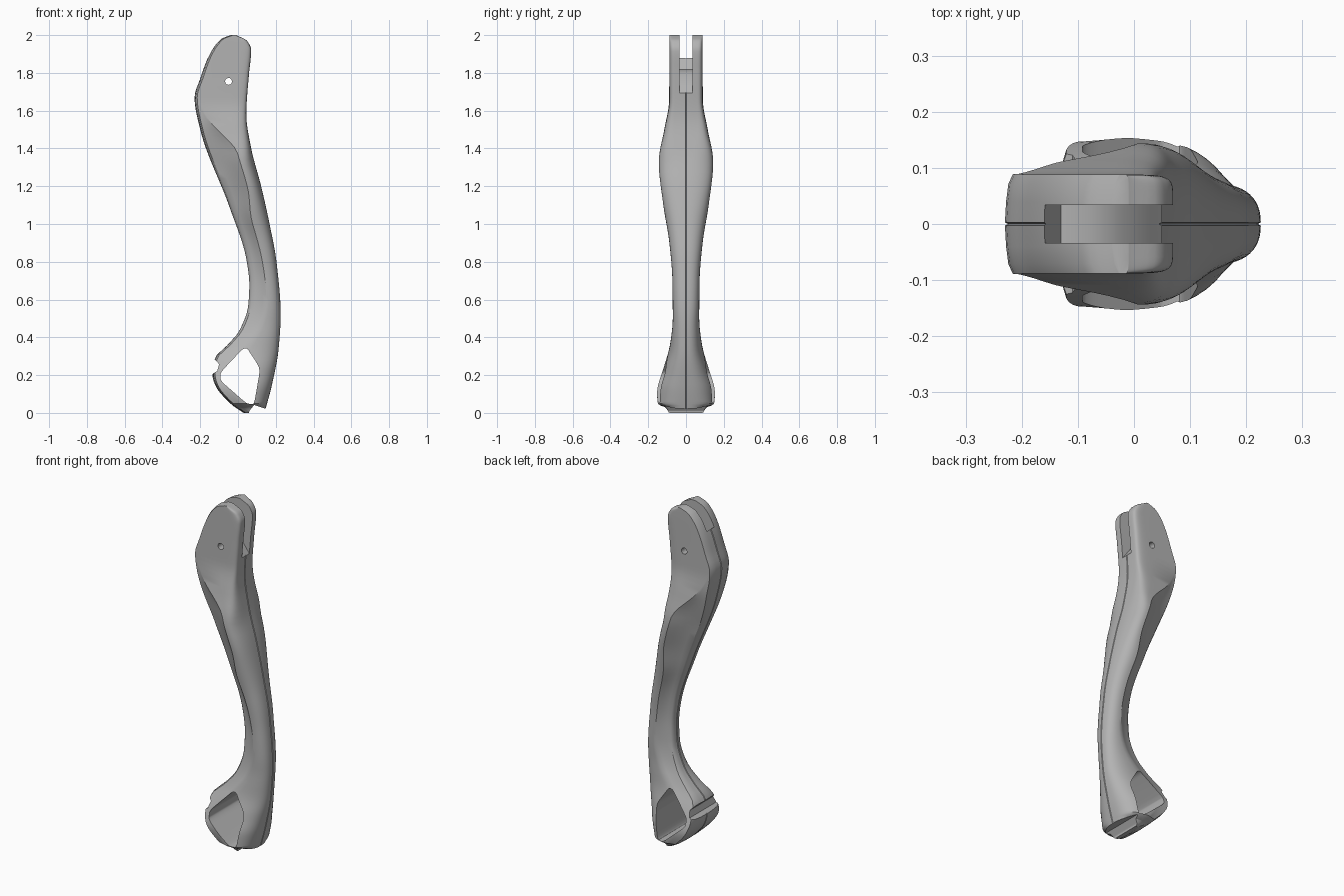
import bpy
import bmesh
from math import sin, cos, pi

cube = bpy.data.objects.get("Cube")
if cube:
    bpy.data.objects.remove(cube, do_unlink=True)

grey = bpy.data.materials.new("satin_grey")
grey.use_nodes = True
colour = (0.45, 0.45, 0.45, 1)
grey.diffuse_color = colour
grey.node_tree.nodes["Principled BSDF"].inputs["Base Color"].default_value = colour

# Shape controls along the height: (height, value)
LEFT_EDGE = [(0, .03), (.045, -.035), (.15, -.122), (.2, -.135), (.285, -.125), (.36, -.055),
             (.44, .01), (.575, .055), (.68, .06), (.81, .045), (1.09, -.045), (1.5, -.2),
             (1.67, -.23), (1.77, -.2), (1.9, -.15), (1.98, -.09), (2, -.04)]
RIGHT_EDGE = [(0, .14), (.15, .18), (.34, .215), (.52, .226), (.79, .205), (1, .167), (1.21, .12),
              (1.4, .07), (1.58, .044), (1.79, .058), (1.92, .07), (1.97, .048), (2, -.01)]
HALF_WIDTH = [(0, .09), (.03, .11), (.045, .148), (.12, .154), (.22, .128), (.36, .085), (.5, .07),
              (.7, .072), (.9, .088), (1.1, .12), (1.33, .144), (1.5, .115), (1.66, .089), (2, .088)]
RIDGE_FRACTION = [(0, .3), (.2, .3), (.6, .55), (1, .5), (1.2, .65), (1.37, .67), (1.55, .23),
                  (1.68, .07), (2, .07)]
BACK_WIDTH = [(0, .9), (.2, .97), (.34, .8), (.6, .55), (1.3, .4), (1.68, 1), (2, 1)]
SQUARENESS = [(0, 2.6), (1.3, 2.4), (1.68, 10), (2, 10)]


def sample(keys, z):
    """Monotone cubic interpolation through the control keys."""
    n = len(keys)
    slopes = [(keys[i + 1][1] - keys[i][1]) / (keys[i + 1][0] - keys[i][0]) for i in range(n - 1)]

    def tangent(i):
        if i == 0 or i == n - 1:
            return slopes[min(i, n - 2)]
        a, b = slopes[i - 1], slopes[i]
        return 2 * a * b / (a + b) if a * b > 0 else 0

    k = next((i for i in range(n - 1) if z <= keys[i + 1][0]), n - 2)
    (z_low, v_low), (z_high, v_high) = keys[k], keys[k + 1]
    span = z_high - z_low
    t = min(max((z - z_low) / span, 0), 1)
    smooth = t * t * (3 - 2 * t)
    return (v_low + (v_high - v_low) * smooth
            + span * t * (1 - t) * ((1 - t) * tangent(k) - t * tangent(k + 1)))


def cross_section(z):
    """Closed outline: seam, back edge, sloped flank, ridge and rounded front."""
    left, right = sample(LEFT_EDGE, z), sample(RIGHT_EDGE, z)
    width = sample(HALF_WIDTH, z)
    back = width * sample(BACK_WIDTH, z)
    corner = left + 0.014
    ridge = max(corner + 0.003, left + (right - left) * sample(RIDGE_FRACTION, z))
    power = 2 / sample(SQUARENESS, z)
    seam = 0.003

    half = [(left, seam), (left + 0.002, back * 0.45), (left + 0.006, back * 0.8)]
    for i in range(4):
        t = i / 4
        half.append((corner + (ridge - corner) * t,
                     back + (width - back) * t - (width - back) * 0.4 * t * (1 - t)))
    steps = 12
    for i in range(steps + 1):
        a = pi / 2 * i / steps
        y = width * max(cos(a), 0) ** power if i < steps else seam
        half.append((ridge + (right - ridge) * sin(a) ** power, y))
    mirrored = [(x, -y) for x, y in reversed(half)]
    outline = [(left + 0.005, 0)] + half + [(right - 0.005, 0)] + mirrored
    return [(x, y, z) for x, y in outline]


def make_object(name, bm):
    bmesh.ops.recalc_face_normals(bm, faces=bm.faces)
    mesh = bpy.data.meshes.new(name)
    bm.to_mesh(mesh)
    bm.free()
    mesh.materials.append(grey)
    obj = bpy.data.objects.new(name, mesh)
    bpy.context.collection.objects.link(obj)
    return obj


def loft(name, rings):
    bm = bmesh.new()
    loops = [[bm.verts.new(p) for p in ring] for ring in rings]
    for low, high in zip(loops, loops[1:]):
        for i in range(len(low)):
            j = (i + 1) % len(low)
            bm.faces.new((low[i], low[j], high[j], high[i]))
    bm.faces.new(loops[0])
    bm.faces.new(loops[-1])
    return make_object(name, bm)


def cut(body, name, profile, half_depth):
    """Subtract a prism running along y with the given side profile."""
    cutter = loft(name, [[(x, y, z) for x, z in profile] for y in (-half_depth, half_depth)])
    cutter.hide_render = True
    modifier = body.modifiers.new(name, "BOOLEAN")
    modifier.operation = "DIFFERENCE"
    modifier.solver = "EXACT"
    modifier.object = cutter
    bpy.context.view_layer.objects.active = body
    bpy.ops.object.modifier_apply(modifier=name)
    bpy.data.objects.remove(cutter, do_unlink=True)


def rounded(points, amount=0.2):
    """Soften the corners of a polygon with short curves."""
    result = []
    for i, (x, z) in enumerate(points):
        (px, pz), (nx, nz) = points[i - 1], points[(i + 1) % len(points)]
        start = (x + (px - x) * amount, z + (pz - z) * amount)
        end = (x + (nx - x) * amount, z + (nz - z) * amount)
        for k in range(5):
            t = k / 4
            result.append(tuple(s * (1 - t) ** 2 + 2 * c * t * (1 - t) + e * t * t
                                for s, c, e in zip(start, (x, z), end)))
    return result


# Curved lever body
levels = 90
body = loft("lever_body", [cross_section(1 - cos(pi * i / levels)) for i in range(levels + 1)])

# Fork slot between the two top prongs
cut(body, "fork_slot", [(-.165, 1.89), (-.13, 1.82), (-.08, 1.82), (-.02, 1.79), (.03, 1.72),
                        (.06, 1.68), (.2, 1.68), (.2, 2.1), (-.165, 2.1)], 0.034)

# Pivot hole through both prongs
cut(body, "pivot_hole", [(-.05 + .018 * cos(pi * i / 12), 1.755 + .018 * sin(pi * i / 12))
                         for i in range(24)], 0.3)

# Window through the foot
cut(body, "foot_window", rounded([(.04, .355), (.118, .235), (.085, .045), (.045, .05),
                                  (-.092, .17), (-.092, .215)]), 0.3)

# Notches in the end of the foot
cut(body, "toe_notch", [(.055, -.02), (.06, .01), (.085, .042), (.145, .022), (.2, .015),
                        (.2, -.02)], 0.3)
cut(body, "heel_notch", [(-.2, .28), (-.122, .282), (-.1, .258), (-.11, .222),
                         (-.136, .205), (-.2, .2)], 0.3)

# Smooth shading with crisp ridges
bpy.ops.object.select_all(action="DESELECT")
body.select_set(True)
bpy.context.view_layer.objects.active = body
bpy.ops.object.shade_smooth_by_angle(angle=pi / 6)
